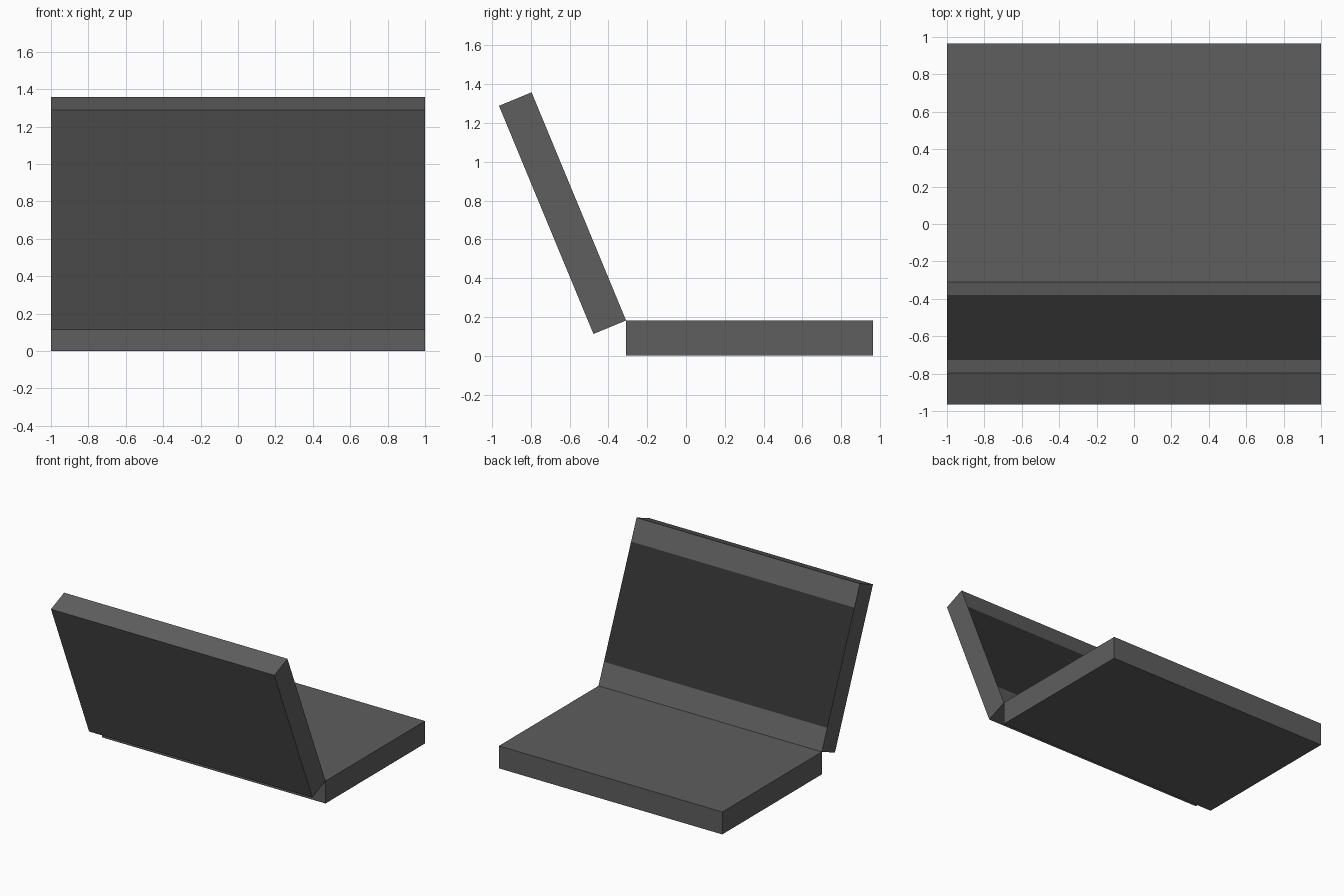
import bpy, bmesh, math
from mathutils import Matrix, Vector

if "Cube" in bpy.data.objects:
    bpy.data.objects.remove(bpy.data.objects["Cube"])

U = 2 / 11                      # slab thickness
LENGTH, WIDTH = 7 * U, 2.0
TILT = math.radians(22.5)
HINGE_Y = (LENGTH * (math.sin(TILT) - 1) + U * math.cos(TILT)) / 2


def material(name, v):
    m = bpy.data.materials.new(name)
    m.diffuse_color = (v, v, v, 1)
    m.use_nodes = True
    m.node_tree.nodes["Principled BSDF"].inputs["Base Color"].default_value = m.diffuse_color
    return m


grey = material("casing grey", 0.112)
dark = material("screen dark grey", 0.03)


def slab(name, y0, y1, z0, z1, mats):
    """Box spanning the full width; returns object and its open bmesh."""
    bm = bmesh.new()
    bmesh.ops.create_cube(bm, size=1)
    bmesh.ops.scale(bm, vec=(WIDTH, y1 - y0, z1 - z0), verts=bm.verts)
    bmesh.ops.translate(bm, vec=(0, (y0 + y1) / 2, (z0 + z1) / 2), verts=bm.verts)
    ob = bpy.data.objects.new(name, bpy.data.meshes.new(name))
    for m in mats:
        ob.data.materials.append(m)
    bpy.context.collection.objects.link(ob)
    return ob, bm


# Flat base
base, bm = slab("base", HINGE_Y, HINGE_Y + LENGTH, 0, U, [grey])
bm.to_mesh(base.data)
bm.free()

# Lid, modelled upright with the hinge edge at the origin, then leaned back
lid, bm = slab("lid", -U, 0, 0, LENGTH, [grey, dark])
for z in (U, LENGTH - U):
    bmesh.ops.bisect_plane(bm, geom=bm.verts[:] + bm.edges[:] + bm.faces[:],
                           plane_co=(0, 0, z), plane_no=(0, 0, 1))
bm.normal_update()
# Screen band: middle of the inner face
for f in bm.faces:
    if f.normal.y > 0.9 and U < f.calc_center_median().z < LENGTH - U:
        f.material_index = 1
bm.transform(Matrix.Translation(Vector((0, HINGE_Y, U))) @ Matrix.Rotation(TILT, 4, 'X'))
bm.to_mesh(lid.data)
bm.free()
